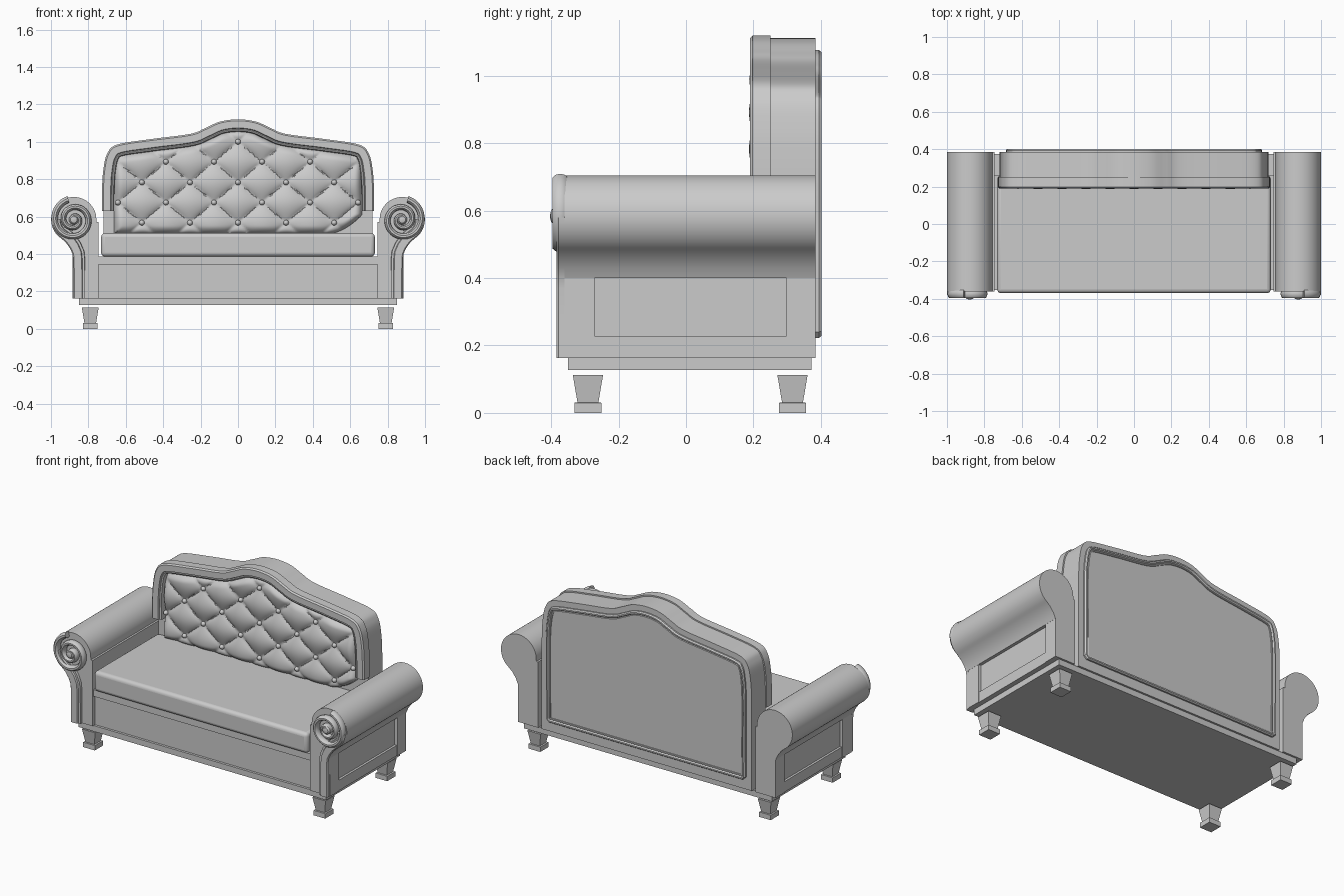
import bpy, bmesh, math
from mathutils import Vector

if "Cube" in bpy.data.objects:
    bpy.data.objects.remove(bpy.data.objects["Cube"])

mat = bpy.data.materials.new("pale_grey")
mat.diffuse_color = (0.6, 0.6, 0.6, 1)
mat.use_nodes = True
mat.node_tree.nodes["Principled BSDF"].inputs["Base Color"].default_value = mat.diffuse_color


def make(name, verts, faces, smooth=True, bevel=0, seg=3):
    """Mesh object with outward normals, optional bevel and smooth shading."""
    me = bpy.data.meshes.new(name)
    me.from_pydata(verts, [], faces)
    bm = bmesh.new()
    bm.from_mesh(me)
    bmesh.ops.recalc_face_normals(bm, faces=bm.faces)
    bm.to_mesh(me)
    bm.free()
    me.materials.append(mat)
    ob = bpy.data.objects.new(name, me)
    bpy.context.collection.objects.link(ob)
    if bevel:
        m = ob.modifiers.new("bevel", 'BEVEL')
        m.width, m.segments = bevel, seg
    if smooth:
        bpy.ops.object.select_all(action='DESELECT')
        ob.select_set(True)
        bpy.context.view_layer.objects.active = ob
        bpy.ops.object.shade_smooth_by_angle(angle=math.radians(35))
    return ob


def loft(name, rings, closed=False, **kw):
    """Skin equal-sized rings; cap the ends unless the ring sequence is closed."""
    n, k = len(rings[0]), len(rings)
    faces = [(i * n + j, i * n + (j + 1) % n, (i + 1) % k * n + (j + 1) % n, (i + 1) % k * n + j)
             for i in range(k if closed else k - 1) for j in range(n)]
    if not closed:
        faces += [tuple(range(n)), tuple(range((k - 1) * n, k * n))]
    return make(name, [p for r in rings for p in r], faces, **kw)


def prism(name, outline, y0, y1, **kw):
    return loft(name, [[(x, y, z) for x, z in outline] for y in (y0, y1)], **kw)


def box(name, x0, x1, y0, y1, z0, z1, **kw):
    return prism(name, [(x0, z0), (x1, z0), (x1, z1), (x0, z1)], y0, y1, **kw)


def catmull(pts, steps=6):
    p = [Vector(q) for q in pts]
    p = [2 * p[0] - p[1]] + p + [2 * p[-1] - p[-2]]
    out = []
    for i in range(1, len(p) - 2):
        a, b, c, d = p[i - 1:i + 3]
        for s in range(steps):
            t = s / steps
            out.append(0.5 * (2 * b + (c - a) * t + (2 * a - 5 * b + 4 * c - d) * t * t
                              + (3 * b - a - 3 * c + d) * t ** 3))
    return out + [p[-2]]


def offset(path, d, closed=False):
    """Shift an x-z path sideways (to the right of travel)."""
    out, n = [], len(path)
    for i, p in enumerate(path):
        a = path[i - 1] if i or closed else p
        b = path[(i + 1) % n] if i < n - 1 or closed else p
        e1, e2 = [(e.normalized() if e.length else None) for e in (p - a, b - p)]
        e1, e2 = e1 or e2, e2 or e1
        t = (e1 + e2).normalized()
        out.append(p + Vector((t.y, -t.x)) * d / max(0.5, t.dot(e1)))
    return out


def sweep(name, path, profile, closed=False, **kw):
    """Run a (sideways, y) profile along an x-z path."""
    cols = [[(q.x, y, q.y) for q in offset(path, d, closed)] for d, y in profile]
    return loft(name, [list(r) for r in zip(*cols)], closed, **kw)


# arched back outline, travelling left to right over the crest
half = [(-0.728, 0.63), (-0.727, 0.75), (-0.72, 0.85), (-0.70, 0.935), (-0.647, 0.985),
        (-0.47, 1.014), (-0.257, 1.042), (-0.176, 1.073), (-0.096, 1.108), (0, 1.12)]
arch = catmull(half + [(-x, z) for x, z in half[-2::-1]])

# plinth and feet
box("plinth", -0.85, 0.85, -0.35, 0.373, 0.127, 0.163)
for sx in (-1, 1):
    for y in (-0.291, 0.316):
        rings = [[(sx * 0.79 + a * w, y + b * w, z) for a, b in ((-1, -1), (1, -1), (1, 1), (-1, 1))]
                 for w, z in ((0.04, 0), (0.04, 0.03), (0.031, 0.031), (0.045, 0.113))]
        loft("foot", rings, smooth=False)

# seat base: recessed front panel under a rail
box("front_panel", -0.745, 0.745, -0.335, 0.26, 0.163, 0.36)
box("front_rail", -0.745, 0.745, -0.352, 0.26, 0.345, 0.386)
box("seat_cushion", -0.732, 0.732, -0.37, 0.26, 0.386, 0.512, bevel=0.022, seg=4)

# backrest core, front frame and rear panel with its bead
core = [Vector((-0.72, 0.163))] + offset(arch, 0.008) + [Vector((0.72, 0.163))]
prism("back_core", core, 0.25, 0.385)
sweep("back_frame", arch, [(0, 0.25), (0, 0.198), (0.008, 0.19), (0.046, 0.19), (0.05, 0.2),
                           (0.054, 0.196), (0.062, 0.2), (0.066, 0.215), (0.066, 0.25)])
rear = offset(arch, 0.043)
rear = [Vector((-0.665, 0.222)), Vector((-0.683, 0.24))] + rear + [Vector((0.683, 0.24)), Vector((0.665, 0.222))]
prism("rear_panel", offset(rear, 0.015, True), 0.38, 0.392)
sweep("rear_bead", rear, [(0, 0.38), (0, 0.394), (0.006, 0.402), (0.014, 0.402), (0.02, 0.394),
                          (0.024, 0.397), (0.03, 0.397), (0.032, 0.38)], closed=True)

# buttoned back cushion: diamond pillows that fade toward the border
inner = offset(arch, 0.06)
DX, DZ = 0.257, 0.2165


def top_z(x):
    for a, b in zip(inner, inner[1:]):
        if a.x <= x <= b.x and b.x - a.x > 1e-6:
            return a.y + (b.y - a.y) * (x - a.x) / (b.x - a.x)
    return 0.8


NX, NZ, W = 150, 64, 0.664
verts = []
for i in range(NX + 1):
    x = -W + 2 * W * i / NX
    hi = top_z(x)
    lo = 0.505 + 0.1 * max(0, (x - 0.46) / 0.2) ** 2
    for j in range(NZ + 1):
        z = lo + (hi - lo) * j / NZ
        u, v = x / DX + (z - 1.0) / DZ, x / DX - (z - 1.0) / DZ
        h = abs(math.sin(math.pi * u) * math.sin(math.pi * v)) ** 0.55
        e = max(0, min(1, min(W - abs(x), hi - z, z - lo) / 0.045))
        edge = math.sqrt(1 - (1 - e) ** 2)
        verts.append((x, 0.252 - edge * (0.036 + 0.029 * h), z))
faces = [(i * (NZ + 1) + j, (i + 1) * (NZ + 1) + j, (i + 1) * (NZ + 1) + j + 1, i * (NZ + 1) + j + 1)
         for i in range(NX) for j in range(NZ)]
make("tufted_cushion", verts, faces)

for row, (count, z) in enumerate(((1, 1.0), (4, 0.893), (5, 0.783), (6, 0.675), (5, 0.567))):
    for k in range(count):
        x = (k - (count - 1) / 2) * DX
        rings = [[(x + 0.015 * math.cos(t) * math.cos(a), 0.214 - 0.018 * math.sin(t),
                   z + 0.015 * math.cos(t) * math.sin(a))
                  for a in [math.tau * m / 12 for m in range(12)]] for t in (0, 0.4, 0.8, 1.2, 1.5)]
        loft("button", rings)

# rolled arms
CX, CZ, R = 0.878, 0.584, 0.121
roll = [(CX + R * math.cos(math.radians(a)), CZ + R * math.sin(math.radians(a)))
        for a in range(172, -57, -6)]
outer = roll[-10:] + [(0.921, 0.462), (0.898, 0.43), (0.885, 0.40)]
arm = [(0.745, 0.163), (0.745, 0.57), (0.757, 0.57)] + roll + outer[-3:] + [(0.866, 0.40), (0.866, 0.163)]
spiral = []
for k in range(73):
    t = k / 72
    a, r = math.radians(75 - 760 * t), 0.1 * (1 - t) + 0.012
    spiral.append((CX + r * math.cos(a), CZ + r * math.sin(a), 0.018 - 0.006 * t))

for s in (-1, 1):
    side = lambda pts: [Vector((s * x, z)) for x, z in pts]
    bx = lambda n, x0, x1, *r: box(n, min(s * x0, s * x1), max(s * x0, s * x1), *r)
    prism("arm", side(arm), -0.36, 0.385)
    # framing around the recessed outer panel
    bx("arm_front_post", 0.745, 0.884, -0.36, -0.272, 0.163, 0.402)
    bx("arm_back_post", 0.745, 0.884, 0.298, 0.385, 0.163, 0.402)
    bx("arm_bottom_rail", 0.86, 0.88, -0.28, 0.30, 0.163, 0.228)
    # curved facing strip running down from the scroll
    strip = side(outer + [(0.882, 0.37), (0.881, 0.28), (0.881, 0.163)])
    sweep("arm_facing", strip, [(s * d, y) for d, y in
          ((0, -0.36), (0, -0.378), (0.006, -0.384), (0.046, -0.384), (0.05, -0.375),
           (0.062, -0.375), (0.064, -0.36))])
    # raised scroll, swelling slightly toward its eye
    rings = []
    for x, z, w in spiral:
        d = Vector((x - CX, z - CZ)).normalized()
        ring = []
        for m in range(10):
            q = math.tau * m / 10
            ring.append((s * (x + d.x * w * math.cos(q)), -0.373 - 0.025 * math.sin(q),
                         z + d.y * w * math.cos(q)))
        rings.append(ring)
    loft("arm_scroll", rings)
    loft("scroll_eye", [[(s * CX + r * math.cos(math.tau * m / 16), y, CZ + r * math.sin(math.tau * m / 16))
                         for m in range(16)] for r, y in ((0.026, -0.36), (0.026, -0.39), (0.018, -0.4), (0.006, -0.403))])
